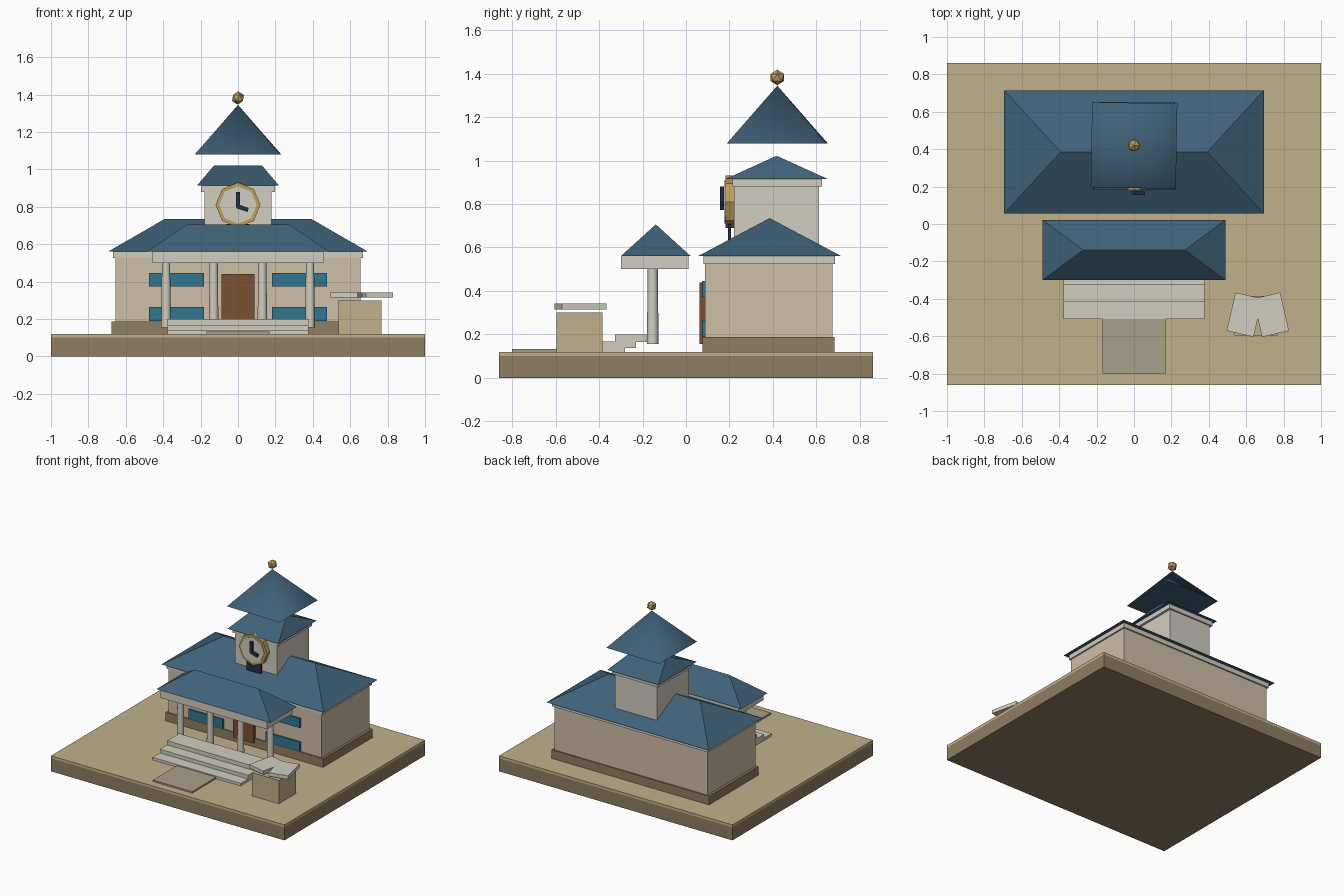
import bpy, bmesh
from math import radians, pi
from mathutils import Matrix

if "Cube" in bpy.data.objects:
    bpy.data.objects.remove(bpy.data.objects["Cube"])


def mat(name, r, g, b):
    m = bpy.data.materials.new(name)
    m.diffuse_color = [(c / 255) ** 2.2 for c in (r, g, b)] + [1]
    m.use_nodes = True
    m.node_tree.nodes["Principled BSDF"].inputs["Base Color"].default_value = m.diffuse_color
    return m


EARTH = mat("earth", 142, 124, 98)
SAND = mat("sand", 192, 176, 138)
WALL = mat("wall", 204, 190, 166)
CREAM = mat("cream", 208, 204, 190)
ROOF = mat("roof", 66, 98, 120)
WOOD = mat("wood", 122, 82, 54)
GLASS = mat("glass", 52, 118, 142)
GOLD = mat("gold", 190, 158, 90)
NAVY = mat("navy", 38, 50, 76)
STONE = mat("stone", 168, 158, 136)


def finish(bm, name, m):
    bmesh.ops.recalc_face_normals(bm, faces=bm.faces)
    me = bpy.data.meshes.new(name)
    bm.to_mesh(me)
    bm.free()
    me.materials.append(m)
    ob = bpy.data.objects.new(name, me)
    bpy.context.collection.objects.link(ob)
    return ob


def box(name, x, y, z, m, rz=0.0, ry=0.0):
    """Box from (min, max) ranges, turned about its own centre."""
    bm = bmesh.new()
    bmesh.ops.create_cube(bm, size=1)
    ob = finish(bm, name, m)
    ob.location = [(a + b) / 2 for a, b in (x, y, z)]
    ob.scale = [b - a for a, b in (x, y, z)]
    ob.rotation_euler = (0, ry, rz)
    return ob


def hip_roof(name, x, y, z, ridge, m=ROOF):
    """Hipped roof with its ridge along x, half x extent and half ridge length."""
    bm = bmesh.new()
    eave = [bm.verts.new((a, b, z[0])) for a, b in
            ((-x, y[0]), (x, y[0]), (x, y[1]), (-x, y[1]))]
    mid = (y[0] + y[1]) / 2
    l, r = (bm.verts.new((s * ridge, mid, z[1])) for s in (-1, 1))
    a, b, c, d = eave
    for f in ((d, c, b, a), (a, b, r, l), (b, c, r), (c, d, l, r), (d, a, l)):
        bm.faces.new(f)
    return finish(bm, name, m)


def cone(name, loc, r1, r2, depth, n, m, rot=(0, 0, 0), angle=None):
    bm = bmesh.new()
    bmesh.ops.create_cone(bm, cap_ends=True, segments=n, radius1=r1, radius2=r2, depth=depth)
    bmesh.ops.remove_doubles(bm, verts=bm.verts, dist=1e-5)
    ob = finish(bm, name, m)
    ob.location, ob.rotation_euler = loc, rot
    if angle:
        bpy.context.view_layer.objects.active = ob
        bpy.ops.object.select_all(action='DESELECT')
        ob.select_set(True)
        bpy.ops.object.shade_smooth_by_angle(angle=radians(angle))
    return ob


# ground slab and paving
box("ground_slab", (-1, 1), (-.86, .86), (0, .10), EARTH)
box("ground_top", (-1, 1), (-.86, .86), (.10, .12), SAND)
box("path", (-.168, .168), (-.80, -.45), (.12, .132), STONE)

# main hall
box("plinth", (-.675, .675), (.077, .683), (.12, .187), EARTH)
box("hall_walls", (-.655, .655), (.087, .673), (.18, .53), WALL)
box("hall_cornice", (-.667, .667), (.08, .685), (.525, .562), CREAM)
hip_roof("hall_roof", .695, (.055, .715), (.56, .735), .392)

# door and windows
box("door", (-.089, .089), (.063, .10), (.155, .44), WOOD)
for s in (-1, 1):
    for z in (.19, .373):
        box("window", (s * .33 - .147, s * .33 + .147), (.074, .10), (z, z + .073), GLASS)

# porch
box("porch_beam", (-.457, .457), (-.298, .012), (.50, .562), CREAM)
hip_roof("porch_roof", .488, (-.30, .022), (.56, .706), .273)
for x in (-.385, -.13, .13, .385):
    cone("porch_column", (x, -.153, .328), .027, .023, .345, 10, CREAM, angle=40)

# steps
for i, (z0, z1) in enumerate(((.12, .14), (.138, .168), (.165, .20))):
    box("step", (-.378, .378), (-.507 + i * .09, -.28 + i * .05), (z0, z1), CREAM)

# clock tower
box("tower", (-.18, .18), (.22, .612), (.57, .89), CREAM)
box("tower_cornice", (-.198, .198), (.213, .625), (.88, .917), CREAM)
hip_roof("tower_roof", .218, (.182, .652), (.915, 1.022), .127)
cone("spire", (0, .42, 1.212), .322, 0, .265, 4, ROOF, (0, 0, radians(46.3 - .3 - 2)), 70)
bm = bmesh.new()
bmesh.ops.create_icosphere(bm, subdivisions=1, radius=.036)
finish(bm, "finial", GOLD).location = (0, .42, 1.382)

# clock
cone("clock_rim", (0, .203, .81), .12, .12, .042, 8, GOLD, (pi / 2, 0, 0))
cone("clock_face", (0, .184, .81), .10, .10, .012, 8, CREAM, (pi / 2, 0, 0))
box("hour_hand", (-.011, .011), (.156, .174), (.80, .88), NAVY)
box("minute_hand", (-.008, .056), (.156, .174), (.782, .804), NAVY, ry=radians(18))
box("clock_bracket", (-.062, .062), (.194, .208), (.60, .708), NAVY)

# pedestal with open book
box("pedestal", (.537, .767), (-.595, -.385), (.12, .30), SAND)
for s in (-1, 1):
    cx = .662 + s * .071
    box("book_page", (cx - .074, cx + .074), (-.59, -.38), (.315, .343), CREAM,
        rz=s * radians(13))
